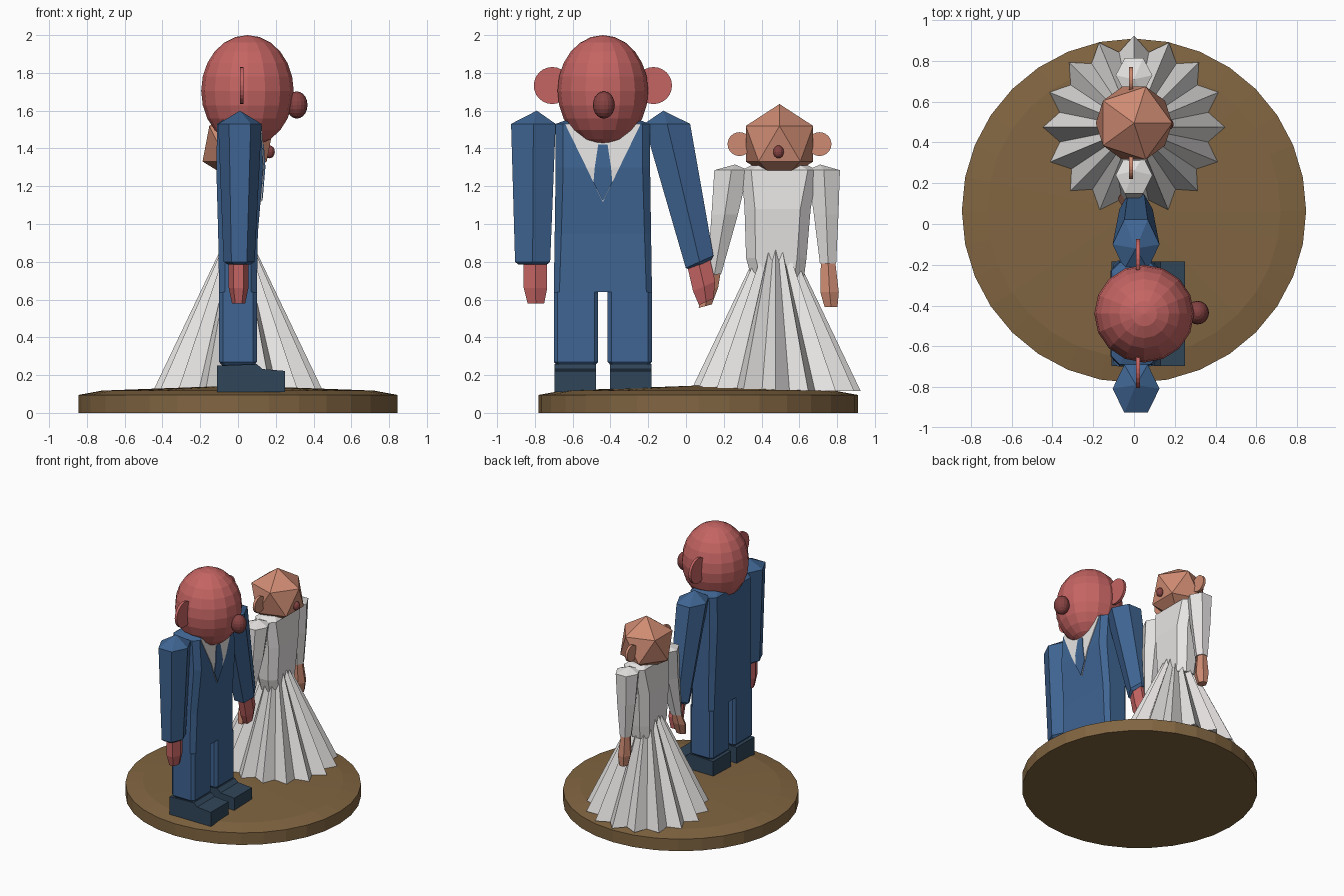
import bpy, bmesh
from math import sin, cos, pi, radians
from mathutils import Vector, Matrix

if "Cube" in bpy.data.objects:
    bpy.data.objects.remove(bpy.data.objects["Cube"])


def mat(name, r, g, b):
    m = bpy.data.materials.new(name)
    m.diffuse_color = (r, g, b, 1)
    m.use_nodes = True
    m.node_tree.nodes["Principled BSDF"].inputs["Base Color"].default_value = m.diffuse_color
    return m


RED = mat("red_skin", .56, .13, .125)
DARK_RED = mat("dark_red", .24, .055, .055)
PEACH = mat("peach_skin", .62, .26, .17)
BLUE = mat("suit_blue", .05, .13, .29)
SHOE = mat("shoe_blue", .03, .06, .10)
WHITE = mat("white_cloth", .80, .78, .77)
WOOD = mat("wood", .22, .13, .053)


def finish(bm, name, m):
    bmesh.ops.recalc_face_normals(bm, faces=bm.faces)
    me = bpy.data.meshes.new(name)
    bm.to_mesh(me)
    bm.free()
    me.materials.append(m)
    ob = bpy.data.objects.new(name, me)
    bpy.context.collection.objects.link(ob)
    return ob


def loft(name, rings, m, peak=None):
    """Skin a stack of rings; cap the ends, optionally with a pointed tip."""
    bm = bmesh.new()
    vs = [[bm.verts.new(p) for p in r] for r in rings]
    n = len(vs[0])
    for a, b in zip(vs, vs[1:]):
        for i in range(n):
            j = (i + 1) % n
            bm.faces.new((a[i], a[j], b[j], b[i]))
    bm.faces.new(vs[-1])
    if peak:
        t = bm.verts.new(peak)
        for i in range(n):
            bm.faces.new((vs[0][i], vs[0][(i + 1) % n], t))
    else:
        bm.faces.new(vs[0])
    return finish(bm, name, m)


def round_ring(x, y, z, rx, ry, n=6, tilt=0):
    rot = Matrix.Rotation(radians(tilt), 3, 'X')
    k = max(sin(2 * pi * i / n) for i in range(n))
    return [Vector((x, y, z)) + rot @ Vector((rx * cos(2 * pi * i / n), ry / k * sin(2 * pi * i / n), 0))
            for i in range(n)]


def box_ring(x, y, z, hx, hy, c):
    q = [(hx, hy - c), (hx - c, hy), (c - hx, hy), (-hx, hy - c),
         (-hx, c - hy), (c - hx, -hy), (hx - c, -hy), (hx, c - hy)]
    return [(x + a, y + b, z) for a, b in q]


def ball(name, loc, radii, m, seg=16, rings=12):
    bm = bmesh.new()
    bmesh.ops.create_uvsphere(bm, u_segments=seg, v_segments=rings, radius=1,
                              matrix=Matrix.LocRotScale(Vector(loc), None, Vector(radii)))
    return finish(bm, name, m)


def ear(name, loc, r, m):
    bm = bmesh.new()
    bmesh.ops.create_cone(bm, cap_ends=True, segments=24, radius1=r, radius2=r, depth=.02,
                          matrix=Matrix.Translation(loc) @ Matrix.Rotation(pi / 2, 4, 'Y'))
    return finish(bm, name, m)


# Domed round base
loft("base", [round_ring(0, .065, z, r, r, 32) for z, r in ((.118, .72), (.095, .845), (0, .845))],
     WOOD, (0, .065, .145))

# ---- Groom, facing +x ----
GY = -.44
ball("groom_head", (.05, GY, 1.705), (.245, .24, .295), RED)
ball("groom_nose", (.312, GY + .005, 1.63), (.056, .058, .072), DARK_RED, 16, 10)
for s, side in ((-1, "left"), (1, "right")):
    ear(f"groom_ear_{side}", (.02, GY + s * .268, 1.733), .098, RED)

# Jacket: chest bulges slightly forward
JACKET = [(.64, .10), (.95, .105), (1.30, .135), (1.53, .12)]
loft("groom_jacket", [box_ring(0, GY, .64, .10, .26, .03), box_ring(0, GY, .95, .105, .255, .035),
                      box_ring(.01, GY, 1.30, .125, .25, .04), box_ring(.005, GY, 1.53, .115, .25, .04),
                      box_ring(.01, GY, 1.57, .06, .14, .03)], BLUE)


def chest_x(z):
    for (a, xa), (b, xb) in zip(JACKET, JACKET[1:]):
        if z <= b:
            return xa + (xb - xa) * (z - a) / (b - a)
    return JACKET[-1][1]


def chest_panel(name, outline, lift, m):
    """Thin panel following the chest, given (half width, height) pairs."""
    rings = []
    for w, z in outline:
        x = chest_x(z)
        rings.append([(x + lift, GY - w, z), (x + lift, GY + w, z),
                      (x - .01, GY + w, z), (x - .01, GY - w, z)])
    return loft(name, rings, m)


chest_panel("shirt_front", [(.002, 1.12), (.088, 1.30), (.20, 1.53)], .005, WHITE)
chest_panel("tie", [(.002, 1.125), (.05, 1.22), (.043, 1.30), (.025, 1.42)], .010, BLUE)

# Trouser legs and shoes
for s, side in ((-1, "left"), (1, "right")):
    y = GY + s * .1425
    loft(f"groom_leg_{side}", [box_ring(0, y, .245, .08, .095, .02), box_ring(0, y, .27, .10, .1175, .02),
                               box_ring(0, y, .64, .10, .1175, .02)], BLUE)
    prof = [(-.11, .11), (.25, .11), (.25, .222), (.13, .232), (.10, .258), (-.11, .25)]
    yc = GY + s * .147
    loft(f"groom_shoe_{side}", [[(a, yc + d, b) for a, b in prof] for d in (-.11, .11)], SHOE)

# Groom arms: one hanging, one reaching to the bride
loft("groom_sleeve_left", [round_ring(.01, -.808, 1.53, .115, .118), round_ring(.006, -.812, .80, .082, .093),
                           round_ring(.006, -.812, .785, .06, .075)], BLUE, (.01, -.79, 1.60))
loft("groom_hand_left", [round_ring(.003, -.797, .80, .052, .062), round_ring(.003, -.797, .66, .052, .062),
                         round_ring(.003, -.795, .58, .035, .044)], RED)
loft("groom_sleeve_right", [round_ring(.01, -.1, 1.53, .115, .122), round_ring(.01, .072, .80, .082, .08, tilt=24),
                            round_ring(.01, .076, .785, .06, .065, tilt=24)], BLUE, (.01, -.12, 1.60))
loft("groom_hand_right", [round_ring(.02, .066, .80, .05, .064, tilt=24), round_ring(.02, .096, .67, .05, .064, tilt=24),
                          round_ring(.015, .107, .588, .035, .042, tilt=24)], RED)

# ---- Bride, facing +x ----
BY = .495
bm = bmesh.new()
bmesh.ops.create_icosphere(bm, subdivisions=1, radius=.21, matrix=Matrix.Translation((0, BY, 1.425)))
finish(bm, "bride_head", PEACH)
ball("bride_nose", (.168, BY - .005, 1.382), (.027, .028, .034), DARK_RED, 12, 8)
for s, side in ((-1, "left"), (1, "right")):
    ear(f"bride_ear_{side}", (-.015, BY + s * .212, 1.423), .063, PEACH)

# Bodice and pleated skirt
loft("bride_bodice", [box_ring(0, .485, .72, .085, .14, .05), box_ring(0, .478, .82, .09, .16, .05),
                      box_ring(0, .485, 1.08, .105, .175, .055), box_ring(0, BY, 1.285, .09, .20, .05),
                      box_ring(0, BY, 1.31, .06, .15, .04)], WHITE)


def star_ring(z, r_out, r_in, n=16):
    return [((r_in if i % 2 else r_out) * cos(pi * i / n), .475 + (r_in if i % 2 else r_out) * sin(pi * i / n), z)
            for i in range(2 * n)]


loft("bride_skirt", [star_ring(.115, .45, .375), star_ring(.88, .085, .06)], WHITE)

# Bride arms: one holding the groom's hand, one hanging
loft("bride_sleeve_left", [round_ring(0, .24, 1.285, .09, .09), round_ring(0, .205, 1.05, .075, .07),
                           round_ring(-.02, .15, .73, .045, .038, tilt=12)], WHITE, (0, .26, 1.315))
loft("bride_hand_left", [round_ring(-.02, .155, .76, .035, .034, tilt=15), round_ring(-.03, .125, .65, .05, .048, tilt=18),
                         round_ring(-.03, .102, .565, .035, .036, tilt=15)], PEACH)
loft("bride_sleeve_right", [round_ring(0, .73, 1.285, .09, .085), round_ring(0, .742, 1.05, .075, .065),
                            round_ring(0, .752, .79, .045, .043)], WHITE, (0, .71, 1.315))
loft("bride_hand_right", [round_ring(0, .752, .80, .035, .038), round_ring(.005, .76, .64, .05, .049),
                          round_ring(.005, .768, .56, .034, .034)], PEACH)
